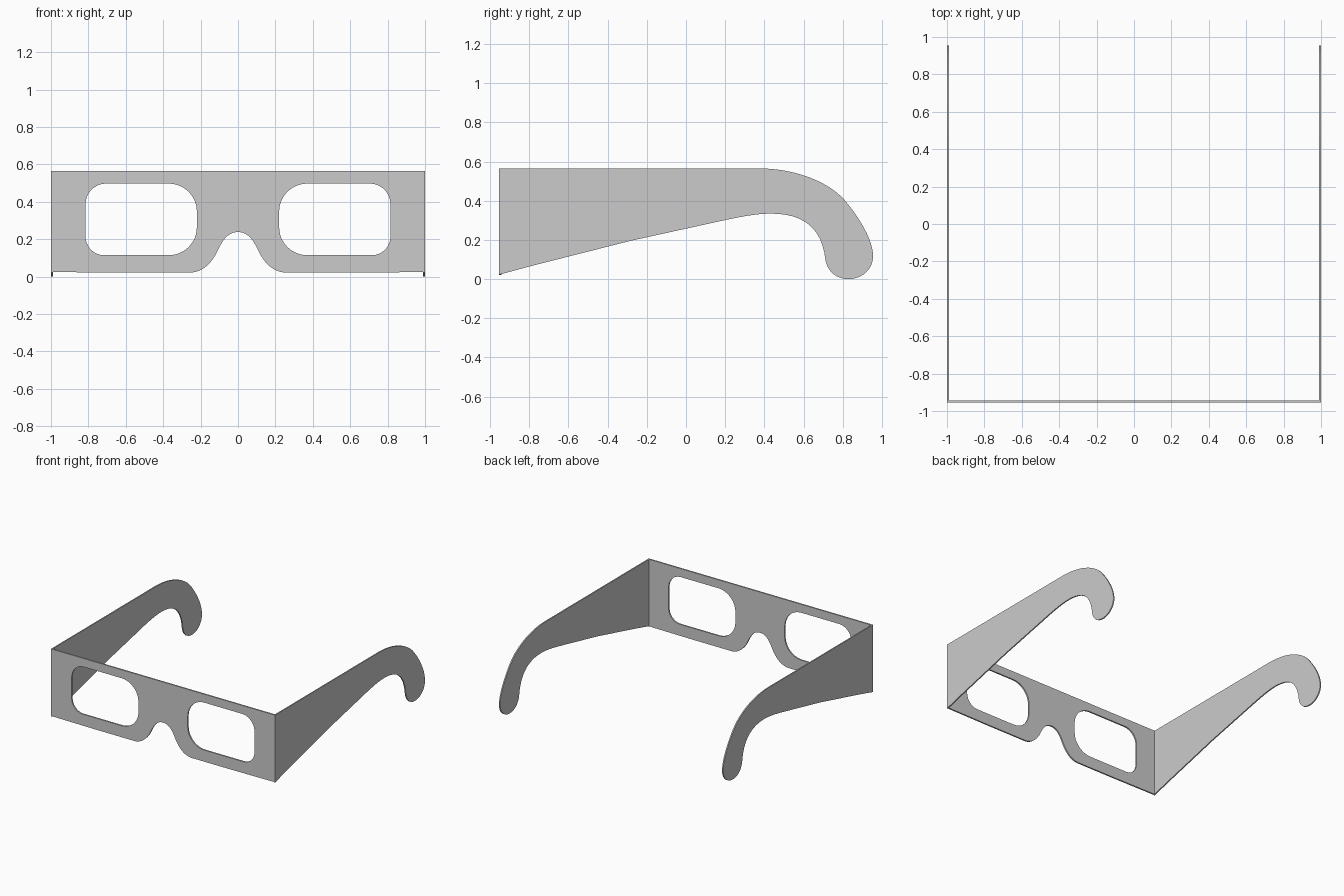
import bpy, bmesh, math
from mathutils import Vector
from mathutils.geometry import interpolate_bezier

if "Cube" in bpy.data.objects:
    bpy.data.objects.remove(bpy.data.objects["Cube"])


def trace(start, steps):
    """Outline from steps: (x, y) is a line, (c1, c2, end) a cubic curve."""
    pts = [Vector(start)]
    for s in steps:
        if isinstance(s[0], tuple):
            c1, c2, end = (Vector(p) for p in s)
            pts += [p.to_2d() for p in interpolate_bezier(pts[-1], c1, c2, end, 13)[1:]]
        else:
            pts.append(Vector(s))
    if (pts[0] - pts[-1]).length < 1e-5:
        pts.pop()
    return pts


def card(name, outlines, thickness, location, rotation):
    """Cut a flat sheet from closed outlines; inner outlines become holes."""
    cu = bpy.data.curves.new(name + "_profile", 'CURVE')
    cu.dimensions = '2D'
    cu.fill_mode = 'BOTH'
    cu.extrude = thickness / 2
    for pts in outlines:
        sp = cu.splines.new('POLY')
        sp.points.add(len(pts) - 1)
        for p, co in zip(sp.points, pts):
            p.co = (co.x, co.y, 0, 1)
        sp.use_cyclic_u = True
    tmp = bpy.data.objects.new(name + "_tmp", cu)
    bpy.context.collection.objects.link(tmp)
    dg = bpy.context.evaluated_depsgraph_get()
    me = bpy.data.meshes.new_from_object(tmp.evaluated_get(dg))
    bpy.data.objects.remove(tmp)
    bm = bmesh.new()
    bm.from_mesh(me)
    bmesh.ops.remove_doubles(bm, verts=bm.verts, dist=1e-5)
    bmesh.ops.recalc_face_normals(bm, faces=bm.faces)
    for f in bm.faces:
        f.smooth = False
    bm.to_mesh(me)
    bm.free()
    ob = bpy.data.objects.new(name, me)
    ob.location = location
    ob.rotation_euler = rotation
    bpy.context.collection.objects.link(ob)
    return ob


def flip(pts):
    return [Vector((-p.x, p.y)) for p in reversed(pts)]


def lens(x0, x1, z0, z1, r_in, r_out_top, r_out_bot):
    """Rounded window with larger corners on the nose side."""
    k = 0.45
    a, t, b = r_in, r_out_top, r_out_bot
    return trace((x0 + a, z0), [
        (x1 - b, z0),
        ((x1 - b * k, z0), (x1, z0 + b * k), (x1, z0 + b)),
        (x1, z1 - t),
        ((x1, z1 - t * k), (x1 - t * k, z1), (x1 - t, z1)),
        (x0 + a, z1),
        ((x0 + a * k, z1), (x0, z1 - a * k), (x0, z1 - a)),
        (x0, z0 + a),
        ((x0, z0 + a * k), (x0 + a * k, z0), (x0 + a, z0))])


# Front panel: half outline from nose bridge to top centre, mirrored
half = trace((0, 0.238), [
    ((0.05, 0.238), (0.08, 0.20), (0.105, 0.145)),
    ((0.14, 0.07), (0.19, 0.021), (0.26, 0.021)),
    (0.6, 0.021), (0.99, 0.024), (0.99, 0.565)])
outline = half + flip(half)[:-1]
window = lens(0.22, 0.815, 0.114, 0.497, 0.15, 0.11, 0.10)
card("front_panel", [outline, window, flip(window)], 0.012,
     (0, -0.949, 0), (math.pi / 2, 0, 0))

# Temple arms with hooked ear ends
arm = trace((-0.955, 0.022), [
    (-0.8, 0.064), (-0.288, 0.194), (0.222, 0.306),
    ((0.29, 0.319), (0.36, 0.334), (0.436, 0.334)),
    ((0.60, 0.334), (0.695, 0.26), (0.712, 0.097)),
    ((0.722, 0.045), (0.76, 0.0), (0.83, 0.0)),
    ((0.90, 0.0), (0.955, 0.05), (0.955, 0.117)),
    ((0.955, 0.20), (0.885, 0.315), (0.81, 0.403)),
    ((0.73, 0.495), (0.56, 0.565), (0.37, 0.565)),
    (-0.955, 0.565)])
for name, side in (("left_arm", -1), ("right_arm", 1)):
    card(name, [arm], 0.01, (side * 0.995, 0, 0), (math.pi / 2, 0, math.pi / 2))
